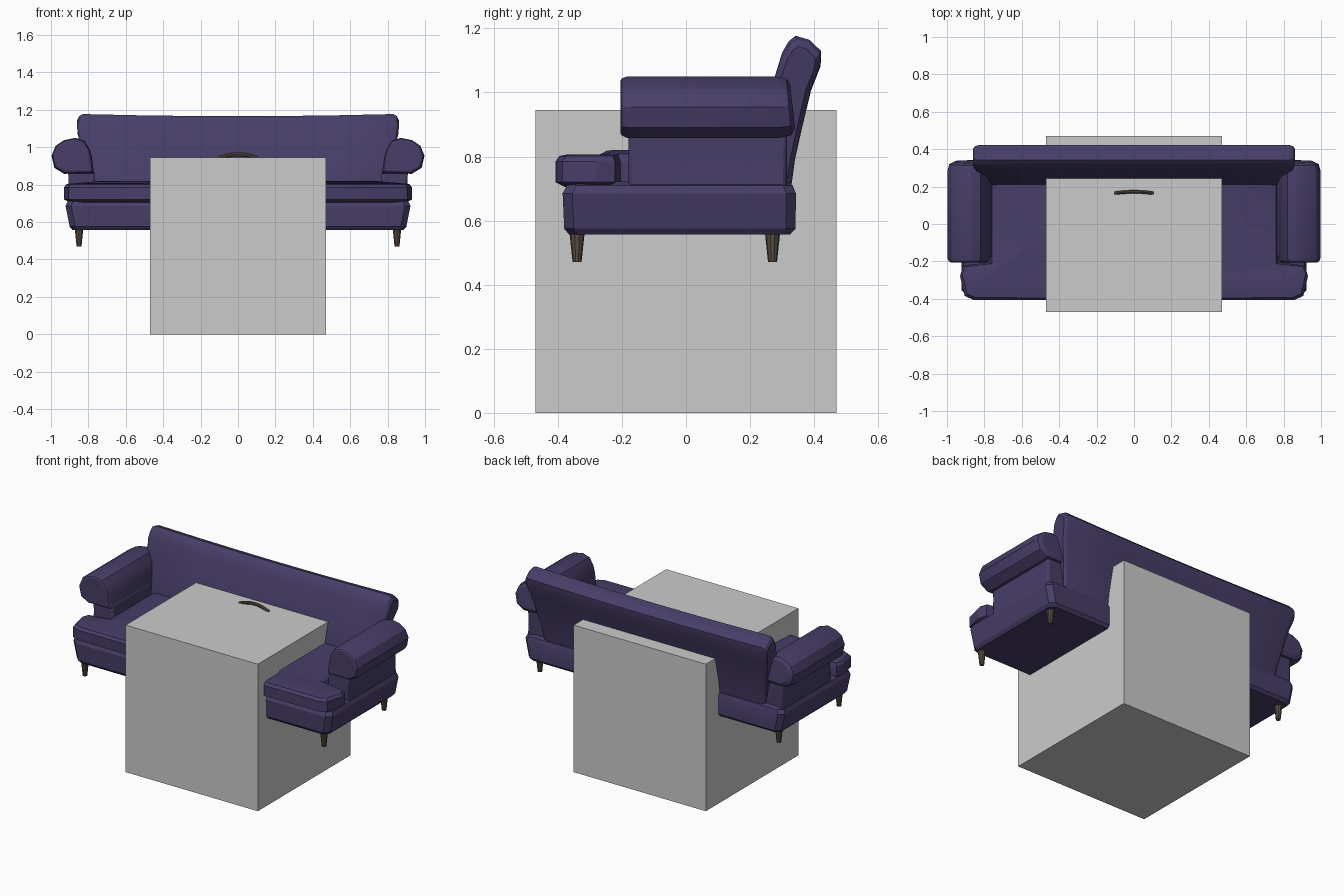
import bpy, bmesh, math

if "Cube" in bpy.data.objects:
    bpy.data.objects.remove(bpy.data.objects["Cube"])


def material(name, color):
    m = bpy.data.materials.new(name)
    m.diffuse_color = (*color, 1)
    m.use_nodes = True
    m.node_tree.nodes["Principled BSDF"].inputs["Base Color"].default_value = m.diffuse_color
    return m


purple = material("purple_fabric", (0.065, 0.048, 0.14))
wood = material("dark_wood", (0.10, 0.075, 0.055))


def finish(name, bm, mat=None, bevel=0, segments=2, smooth=True):
    bmesh.ops.recalc_face_normals(bm, faces=bm.faces)
    me = bpy.data.meshes.new(name)
    bm.to_mesh(me)
    bm.free()
    ob = bpy.data.objects.new(name, me)
    bpy.context.collection.objects.link(ob)
    if mat:
        me.materials.append(mat)
    if bevel:
        mod = ob.modifiers.new("bevel", "BEVEL")
        mod.width, mod.segments = bevel, segments
        mod.limit_method, mod.angle_limit = "ANGLE", math.radians(50)
    if smooth:
        bpy.context.view_layer.objects.active = ob
        for o in bpy.context.selected_objects:
            o.select_set(False)
        ob.select_set(True)
        bpy.ops.object.shade_smooth_by_angle(angle=math.radians(25))
    return ob


def loft(name, sections, mat, **kw):
    """Skin a list of equal-length point rings and cap both ends."""
    bm = bmesh.new()
    rings = [[bm.verts.new(p) for p in s] for s in sections]
    n = len(rings[0])
    for a, b in zip(rings, rings[1:]):
        for i in range(n):
            bm.faces.new((a[i], a[(i + 1) % n], b[(i + 1) % n], b[i]))
    bm.faces.new(rings[0])
    bm.faces.new(rings[-1])
    return finish(name, bm, mat, **kw)


# Grey block the sofa is pierced by
bm = bmesh.new()
bmesh.ops.create_cube(bm, size=1)
for v in bm.verts:
    v.co = (v.co.x * 0.94, v.co.y * 0.94, (v.co.z + 0.5) * 0.945)
finish("block", bm, smooth=False)


def rounded_rect(hx, y0, y1, z, r):
    pts = [(hx, y0 + r), (hx, y1 - r), (hx - r, y1), (-hx + r, y1),
           (-hx, y1 - r), (-hx, y0 + r), (-hx + r, y0), (hx - r, y0)]
    return [(x, y, z) for x, y in pts]


# Upholstered base with softened rims
loft("sofa_base", [
    rounded_rect(0.885, -0.365, 0.325, 0.557, 0.03),
    rounded_rect(0.90, -0.38, 0.342, 0.575, 0.03),
    rounded_rect(0.922, -0.385, 0.343, 0.685, 0.03),
    rounded_rect(0.912, -0.372, 0.333, 0.71, 0.03),
    rounded_rect(0.89, -0.355, 0.315, 0.722, 0.03)], purple)


# T-shaped seat cushion, wings in front of the arms
def cushion_ring(inset, z, crown=0.0):
    half = [(0, -0.41), (0.86, -0.405), (0.905, -0.385), (0.93, -0.28),
            (0.915, -0.222), (0.77, -0.205), (0.77, 0.26), (0, 0.26)]
    ring = []
    for x, y in half:
        ring.append((max(0, x - inset) if x else 0,
                     y + inset if y < -0.25 else y - inset * (0.6 if y < 0 else 0),
                     z + (crown if y > -0.21 else 0)))
    return ring + [(-x, y, w) for x, y, w in reversed(ring[1:-1])]


loft("seat_cushion", [cushion_ring(0.03, 0.705), cushion_ring(0.0, 0.72),
                      cushion_ring(0.0, 0.785), cushion_ring(0.012, 0.802, 0.006),
                      cushion_ring(0.04, 0.807, 0.013)], purple)

# Rolled arms: cross-section (x, z) swept along y
roll = [(0.77, 0.86), (0.782, 0.95), (0.793, 0.99), (0.822, 1.035), (0.87, 1.05),
        (0.93, 1.038), (0.975, 1.008), (0.997, 0.955), (0.982, 0.89), (0.93, 0.858)]
panel = [(0.755, 0.70), (0.77, 0.88), (0.91, 0.88), (0.905, 0.82), (0.908, 0.70)]


def sweep(name, prof, stations, side, **kw):
    cx = sum(p[0] for p in prof) / len(prof)
    cz = sum(p[1] for p in prof) / len(prof)
    loft(name, [[(side * (cx + (x - cx) * s), y + lean * (z - cz), cz + (z - cz) * s)
                 for x, z in prof] for y, s, lean in stations], purple, **kw)


for side, word in ((1, "right"), (-1, "left")):
    sweep(word + "_arm_roll", roll, [(-0.205, 0.84, 0), (-0.20, 0.93, 0), (-0.183, 1, 0),
                                     (0.285, 1, -0.05), (0.32, 0.92, -0.08),
                                     (0.332, 0.70, -0.08)], side)
    sweep(word + "_arm_panel", panel, [(-0.18, 1, 0), (0.315, 1, 0)], side, bevel=0.012)

# Raked backrest: profile (y, z) swept along x, wider at the top, slight dip mid-span
back = [(0.20, 0.68), (0.21, 0.82), (0.245, 0.95), (0.28, 1.06), (0.30, 1.125),
        (0.32, 1.16), (0.342, 1.178), (0.385, 1.165), (0.422, 1.13), (0.42, 1.09),
        (0.39, 1.01), (0.36, 0.88), (0.34, 0.79), (0.325, 0.68)]


def half_width(z):
    return 0.785 + 0.075 * min(1, max(0, (z - 0.72) / 0.38))


sections = []
for u, s in [(-1, 0.72), (-0.988, 0.9), (-0.965, 1), (-0.6, 1), (-0.3, 1), (0, 1),
             (0.3, 1), (0.6, 1), (0.965, 1), (0.988, 0.9), (1, 0.72)]:
    ring = []
    for y, z in back:
        mid = 0.2625 + max(0, z - 0.68) * 0.21
        dip = 0.012 * (1 - u * u) * max(0, (z - 0.9) / 0.28)
        top = (1 - s) * 0.12 * max(0, (z - 1.0) / 0.18)
        ring.append((u * half_width(z), mid + (y - mid) * s, z - dip - top))
    sections.append(ring)
loft("backrest", sections, purple)

# Tapered legs
for x in (-0.85, 0.85):
    for y in (-0.34, 0.27):
        bm = bmesh.new()
        bmesh.ops.create_cone(bm, cap_ends=True, segments=10, radius1=0.014,
                              radius2=0.024, depth=0.095)
        for v in bm.verts:
            v.co.x += x
            v.co.y += y
            v.co.z += 0.518
        finish("leg", bm, wood)

# Small arched wooden crest showing through the top of the block
crest = []
for i in range(13):
    t = i / 6 - 1
    x, y, z = 0.108 * t, 0.172 - 0.008 * t * t, 0.962 - 0.022 * t * t
    crest.append([(x, y + 0.009 * math.cos(a), z + 0.011 * math.sin(a))
                  for a in [k * math.pi / 4 for k in range(8)]])
loft("wooden_crest", crest, wood)
